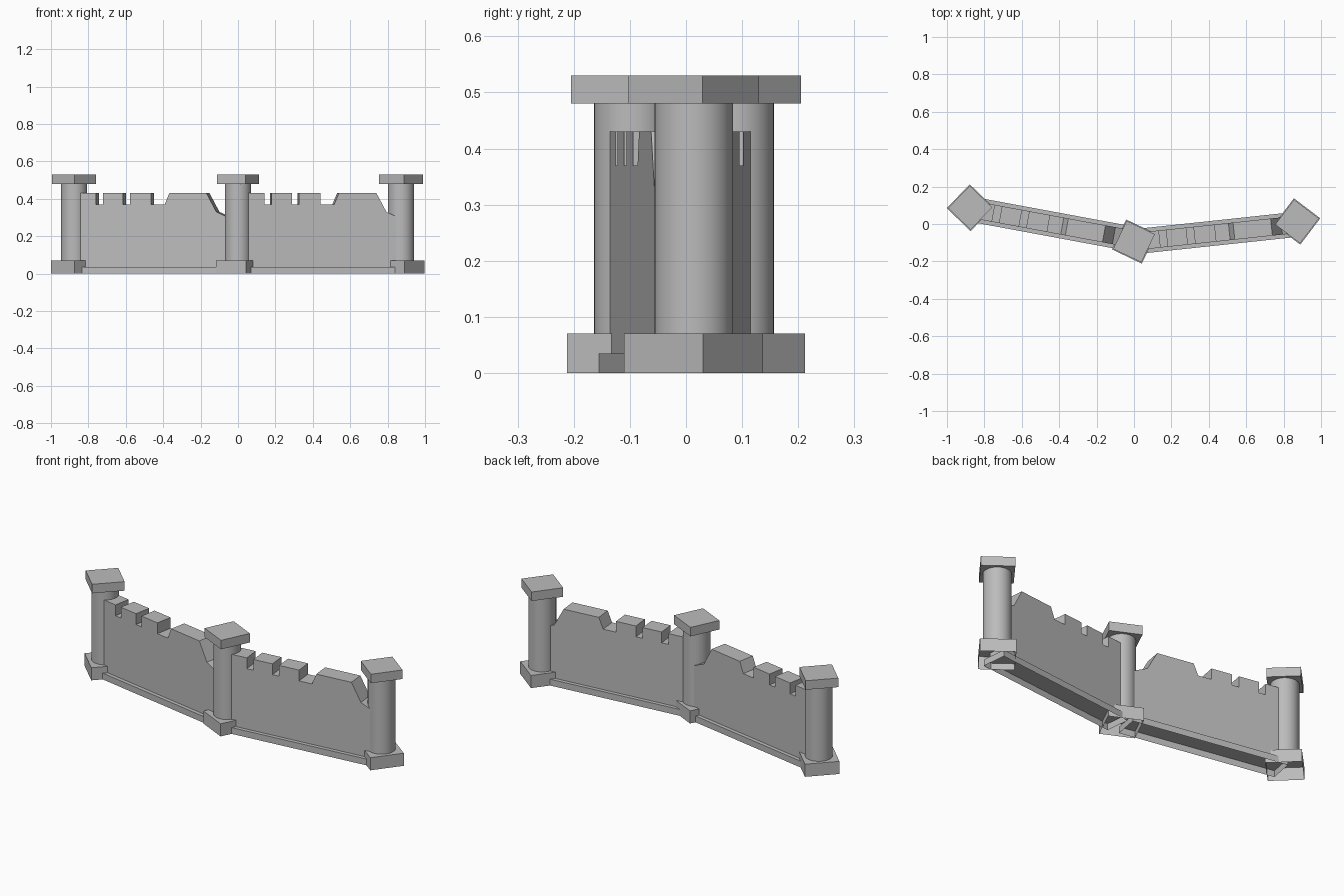
import bpy, bmesh, math
from mathutils import Matrix, Vector

if "Cube" in bpy.data.objects:
    bpy.data.objects.remove(bpy.data.objects["Cube"])

stone = bpy.data.materials.new("grey_stone")
stone.diffuse_color = (0.5, 0.5, 0.5, 1)
stone.use_nodes = True
stone.node_tree.nodes["Principled BSDF"].inputs["Base Color"].default_value = stone.diffuse_color


def finish(bm, name, x, y, angle):
    """Turn a bmesh into a placed, coloured object."""
    bmesh.ops.recalc_face_normals(bm, faces=bm.faces)
    bm.transform(Matrix.Translation((x, y, 0)) @ Matrix.Rotation(math.radians(angle), 4, 'Z'))
    mesh = bpy.data.meshes.new(name)
    bm.to_mesh(mesh)
    bm.free()
    mesh.materials.append(stone)
    ob = bpy.data.objects.new(name, mesh)
    bpy.context.collection.objects.link(ob)
    return ob


def box(name, x, y, angle, x0, x1, half, z0, z1, open_bottom=False):
    bm = bmesh.new()
    size = Matrix.Diagonal((x1 - x0, 2 * half, z1 - z0, 1))
    place = Matrix.Translation(((x0 + x1) / 2, 0, (z0 + z1) / 2))
    bmesh.ops.create_cube(bm, size=1, matrix=place @ size)
    bmesh.ops.recalc_face_normals(bm, faces=bm.faces)
    if open_bottom:
        bottom = [f for f in bm.faces if f.normal.z < -0.5]
        bmesh.ops.delete(bm, geom=bottom, context='FACES_ONLY')
    return finish(bm, name, x, y, angle)


def tower(side, x, y, corner_angle):
    """Round shaft between a square hollow foot and a square cap."""
    turn = corner_angle + 45
    b, c = 0.125 / math.sqrt(2), 0.118 / math.sqrt(2)
    box(side + "_tower_foot", x, y, turn, -b, b, b, 0, 0.07, True)
    box(side + "_tower_cap", x, y, turn, -c, c, c, 0.48, 0.53)
    bm = bmesh.new()
    bmesh.ops.create_cone(bm, cap_ends=False, segments=32, radius1=0.07, radius2=0.07,
                          depth=0.41, matrix=Matrix.Translation((0, 0, 0.275)))
    for f in bm.faces:
        f.smooth = True
    finish(bm, side + "_tower_shaft", x, y, 0)


# Outline of a broken battlement wall: distance along the wall, height
OUTLINE = [(-0.03, 0.035), (-0.03, 0.43), (0.082, 0.43), (0.082, 0.37), (0.12, 0.37),
           (0.12, 0.43), (0.229, 0.43), (0.229, 0.37), (0.268, 0.37), (0.268, 0.43),
           (0.382, 0.43), (0.382, 0.37), (0.456, 0.37), (0.481, 0.43), (0.683, 0.43),
           (0.737, 0.33), (0.81, 0.297), (0.81, 0.035)]


def wall(side, x, y, angle):
    bm = bmesh.new()
    face = bm.faces.new([bm.verts.new((s, -0.046, z)) for s, z in OUTLINE])
    ext = bmesh.ops.extrude_face_region(bm, geom=[face], use_keep_orig=True)
    moved = [v for v in ext["geom"] if isinstance(v, bmesh.types.BMVert)]
    bmesh.ops.translate(bm, verts=moved, vec=Vector((0, 0.092, 0)))
    finish(bm, side + "_wall", x, y, angle)
    # Low plinth under the wall
    box(side + "_wall_plinth", x, y, angle, -0.03, 0.83, 0.067, 0, 0.035, True)


tower("left", -0.876, 0.087, 1)
tower("middle", 0.0, -0.094, 19.5)
tower("right", 0.872, 0.0135, 7.8)
wall("left", -0.832, 0.072, -10.5)
wall("right", 0.056, -0.089, 6.1)
